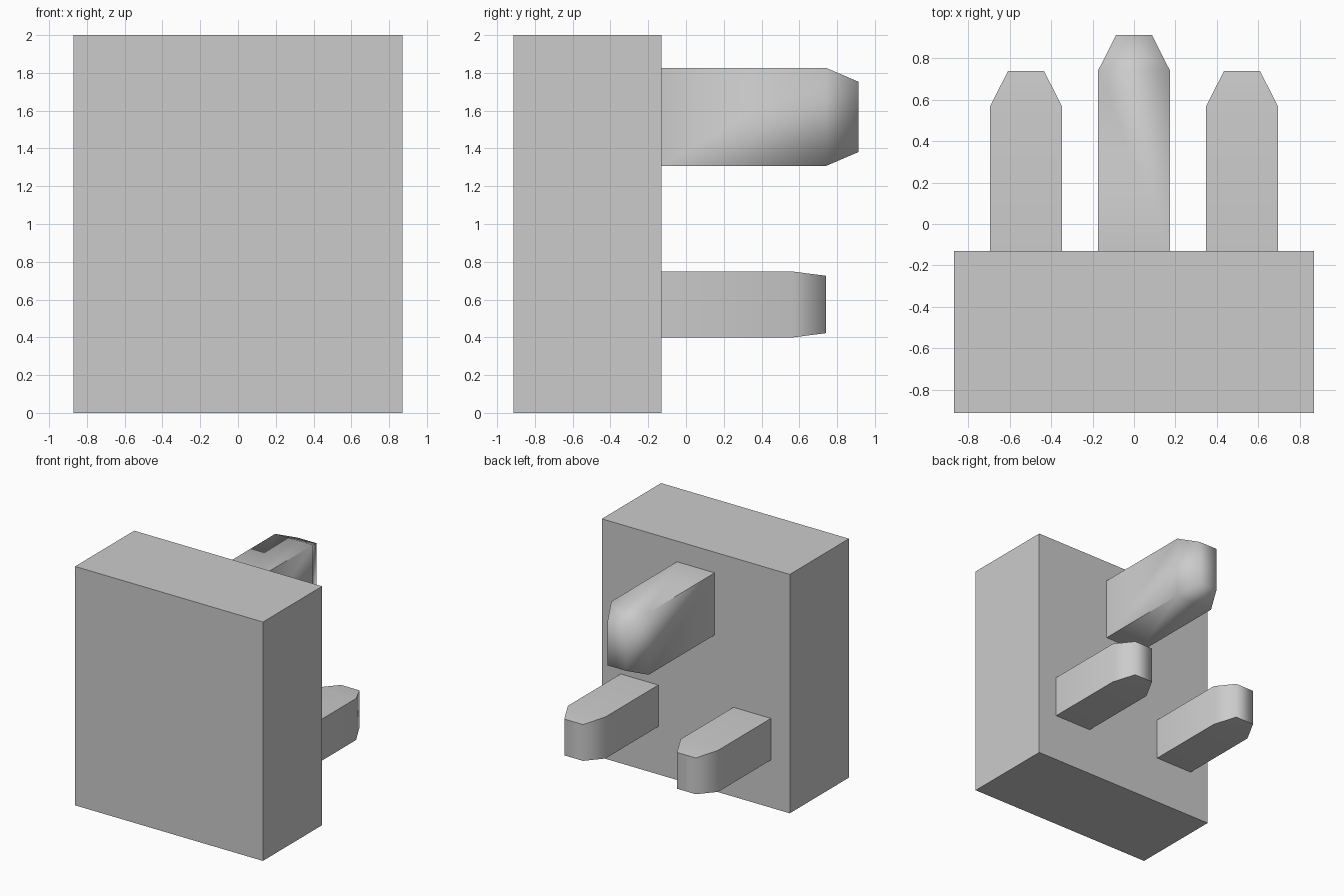
import bpy, bmesh, math

cube = bpy.data.objects.get("Cube")
if cube:
    bpy.data.objects.remove(cube, do_unlink=True)

grey = bpy.data.materials.new("light grey plastic")
grey.use_nodes = True
colour = (0.6, 0.6, 0.6, 1)
grey.diffuse_color = colour
grey.node_tree.nodes["Principled BSDF"].inputs["Base Color"].default_value = colour


def loft(name, sections, smooth_angle=None):
    """Join rectangular sections (y, x centre, half width, z low, z high) along y."""
    bm = bmesh.new()
    rings = []
    for y, x, w, low, high in sections:
        corners = ((x - w, low), (x + w, low), (x + w, high), (x - w, high))
        rings.append([bm.verts.new((cx, y, cz)) for cx, cz in corners])
    for a, b in zip(rings, rings[1:]):
        for i in range(4):
            j = (i + 1) % 4
            bm.faces.new((a[i], a[j], b[j], b[i]))
    bm.faces.new(rings[0][::-1])
    bm.faces.new(rings[-1])
    bmesh.ops.recalc_face_normals(bm, faces=bm.faces[:])
    mesh = bpy.data.meshes.new(name)
    bm.to_mesh(mesh)
    bm.free()
    mesh.materials.append(grey)
    obj = bpy.data.objects.new(name, mesh)
    bpy.context.collection.objects.link(obj)
    if smooth_angle:
        bpy.ops.object.select_all(action='DESELECT')
        obj.select_set(True)
        bpy.context.view_layer.objects.active = obj
        bpy.ops.object.shade_smooth_by_angle(angle=math.radians(smooth_angle))
    return obj


BACK = -0.13   # rear face of the body, where the pins start


def pin(name, x, z, half_height, tip_inset, length):
    """Straight prong with a tapered tip."""
    w, taper, low, high = 0.174, 0.172, z - half_height, z + half_height
    shoulder = BACK + length - taper
    loft(name, [(BACK, x, w, low, high),
                (shoulder, x, w, low, high),
                (shoulder + taper, x, w / 2, low + tip_inset, high - tip_inset)],
         smooth_angle=81)


# Plug body
loft("plug_body", [(-0.913, 0, 0.87, 0, 2), (BACK, 0, 0.87, 0, 2)])

# Long upper pin and the two shorter lower pins
pin("upper_pin", 0, 1.567, 0.26, 0.074, 1.043)
for side, x in (("left", 0.522), ("right", -0.522)):
    pin(side + "_lower_pin", x, 0.574, 0.174, 0.022, 0.87)
